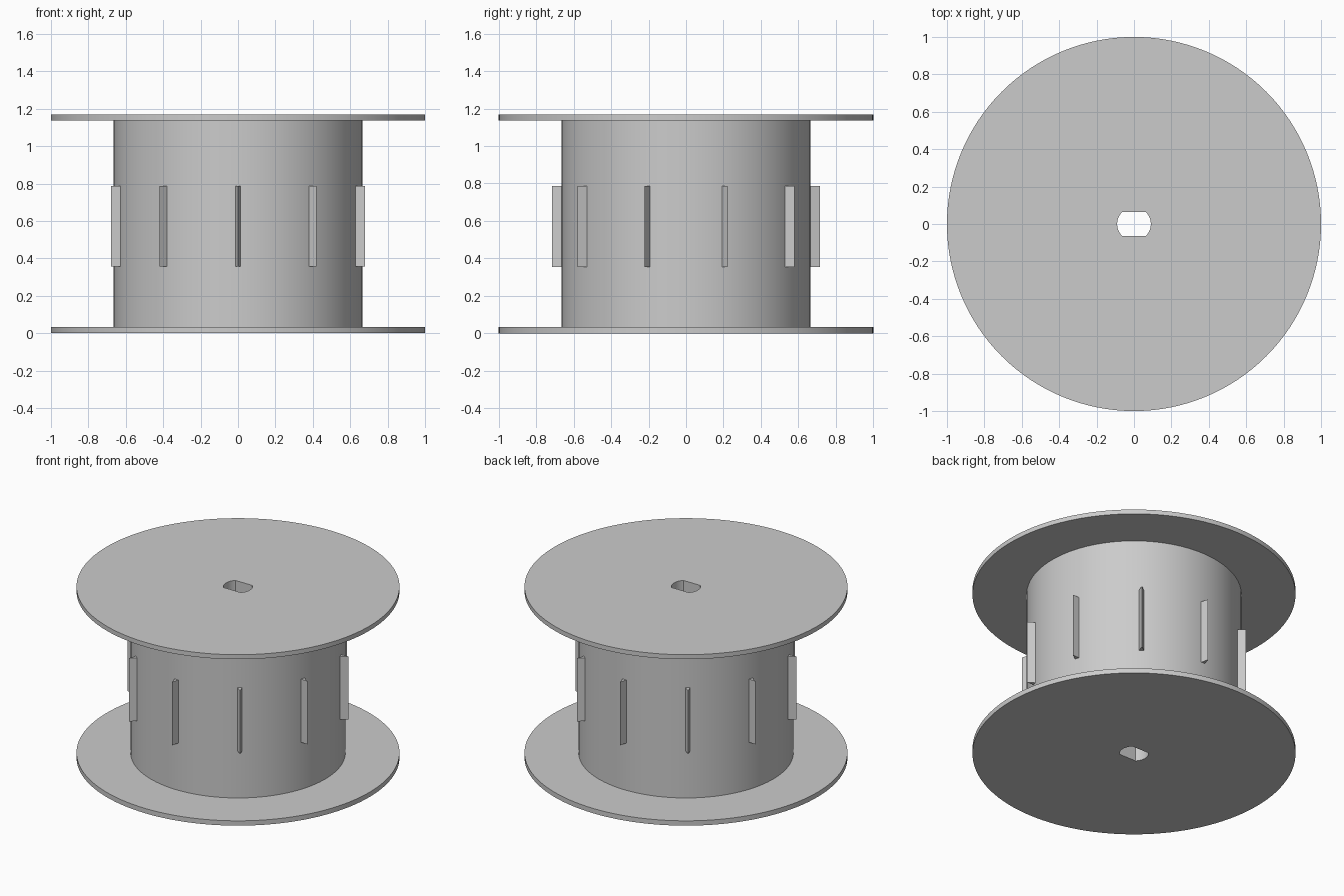
import bpy, math
from math import cos, sin, pi

SEGMENTS = 128
RIM, CORE = 1.0, 0.665            # flange and drum radii
LOW, HIGH, TOP = 0.033, 1.137, 1.168
BORE = "bore"                     # profile marker: follow the flat-sided bore

cube = bpy.data.objects.get("Cube")
if cube:
    bpy.data.objects.remove(cube, do_unlink=True)

grey = bpy.data.materials.new("plain_grey")
grey.use_nodes = True
colour = (0.6, 0.6, 0.6, 1)
grey.diffuse_color = colour
grey.node_tree.nodes["Principled BSDF"].inputs["Base Color"].default_value = colour


def add_object(name, verts, faces):
    mesh = bpy.data.meshes.new(name)
    mesh.from_pydata(verts, [], faces)
    mesh.materials.append(grey)
    obj = bpy.data.objects.new(name, mesh)
    bpy.context.collection.objects.link(obj)
    return obj


def bore_radius(angle):
    """Round shaft hole with two flats facing front and back."""
    return min(0.09, 0.063 / max(abs(sin(angle)), 0.01))


def revolve(name, *profiles):
    """Sweep open profiles of (radius, z) about the z axis."""
    verts, faces = [], []
    for profile in profiles:
        start, n = len(verts), len(profile)
        for i in range(SEGMENTS):
            a = 2 * pi * i / SEGMENTS
            for radius, z in profile:
                r = bore_radius(a) if radius == BORE else radius
                verts.append((r * cos(a), r * sin(a), z))
        for i in range(SEGMENTS):
            here, after = start + i * n, start + (i + 1) % SEGMENTS * n
            for j in range(n - 1):
                faces.append((here + j, after + j, after + j + 1, here + j + 1))
    obj = add_object(name, verts, faces)
    bpy.ops.object.select_all(action='DESELECT')
    obj.select_set(True)
    bpy.context.view_layer.objects.active = obj
    bpy.ops.object.shade_smooth_by_angle(angle=math.radians(25))


# Flanges and drum meet edge to edge, with the bore running right through
revolve("lower_flange", [(BORE, LOW), (BORE, 0), (RIM, 0), (RIM, LOW), (CORE, LOW)])
revolve("drum", [(CORE, LOW), (CORE, HIGH)], [(BORE, HIGH), (BORE, LOW)])
revolve("upper_flange", [(CORE, HIGH), (RIM, HIGH), (RIM, TOP), (BORE, TOP), (BORE, HIGH)])

# Ten pointed ribs around the drum
RIBS = 10
section = [(0.655, -0.017), (0.715, 0), (0.655, 0.017)]
rib_verts = [(x, y, z) for z in (0.355, 0.787) for x, y in section]
rib_faces = [(2, 1, 0), (3, 4, 5), (0, 1, 4, 3), (1, 2, 5, 4), (2, 0, 3, 5)]
for k in range(RIBS):
    rib = add_object(f"rib_{k + 1}", rib_verts, rib_faces)
    rib.rotation_euler.z = pi / 2 + 2 * pi * k / RIBS
